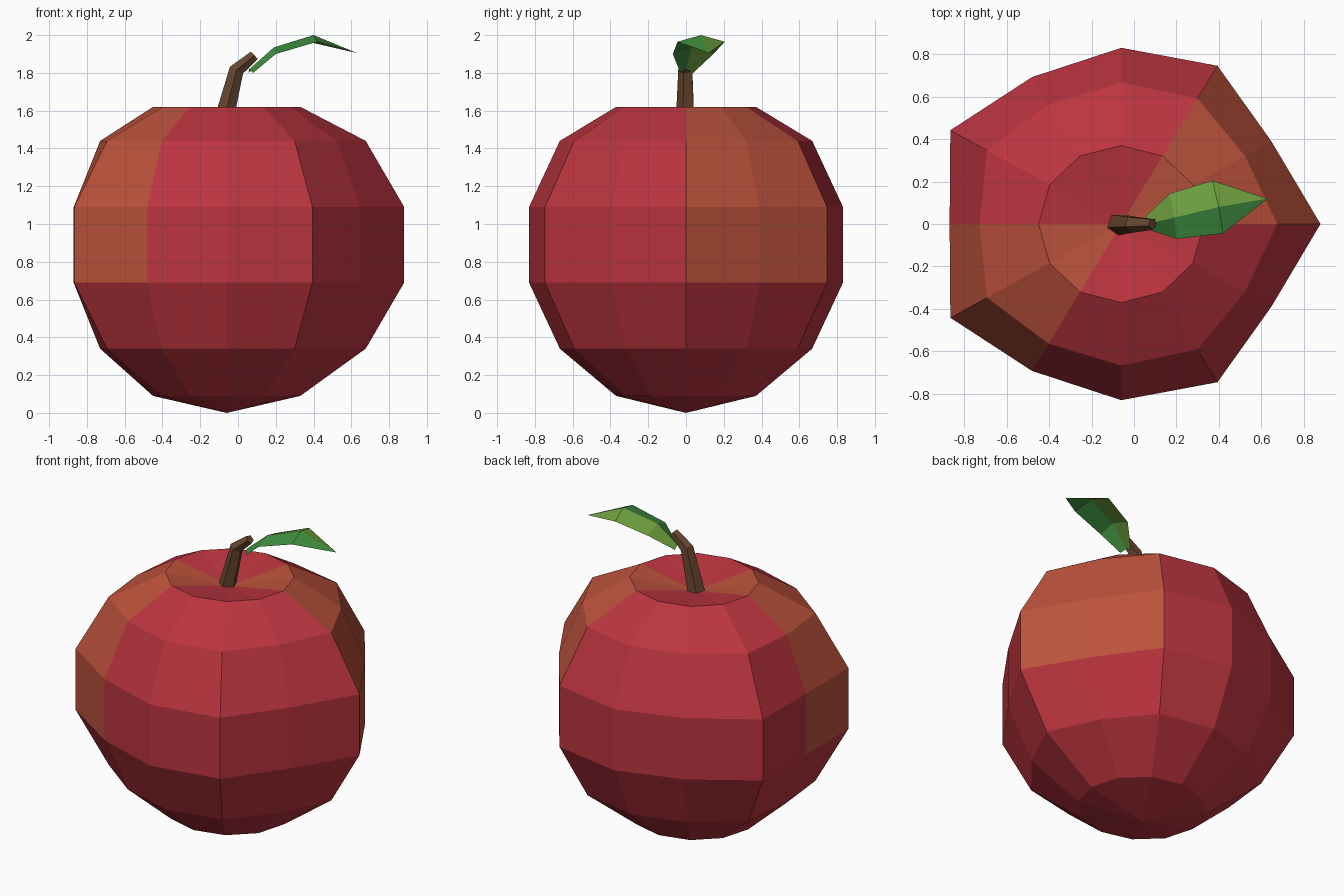
import bpy
from math import sin, cos, pi, radians
from mathutils import Vector

if "Cube" in bpy.data.objects:
    bpy.data.objects.remove(bpy.data.objects["Cube"])


def material(name, rgb):
    m = bpy.data.materials.new(name)
    m.diffuse_color = (*rgb, 1)
    m.use_nodes = True
    m.node_tree.nodes["Principled BSDF"].inputs["Base Color"].default_value = m.diffuse_color
    return m


def make_object(name, verts, faces, mats, slots=None):
    me = bpy.data.meshes.new(name)
    me.from_pydata(verts, [], faces)
    for m in mats:
        me.materials.append(m)
    for i, p in enumerate(me.polygons):
        p.material_index = slots[i] if slots else 0
    me.update()
    ob = bpy.data.objects.new(name, me)
    bpy.context.collection.objects.link(ob)
    return ob


def bridge(rings, n):
    return [(r * n + i, r * n + (i + 1) % n, (r + 1) * n + (i + 1) % n, (r + 1) * n + i)
            for r in range(rings - 1) for i in range(n)]


red = material("red_skin", (0.50, 0.035, 0.05))
blush = material("orange_skin", (0.50, 0.085, 0.045))
bark = material("bark", (0.14, 0.065, 0.03))
light_green = material("light_green", (0.16, 0.36, 0.05))
dark_green = material("dark_green", (0.05, 0.27, 0.05))

# Fruit: five-lobed rings from bottom to top (height, radius, lobe depth)
N = 12
CX = -0.06
profile = [(0.09, 0.39, 0.0), (0.34, 0.703, 0.033), (0.69, 0.875, 0.065),
           (1.09, 0.875, 0.065), (1.44, 0.703, 0.033), (1.62, 0.39, 0.0)]
verts = []
for z, r, lobe in profile:
    for i in range(N):
        a = 2 * pi * i / N
        rad = r + lobe * cos(5 * a)
        verts.append((CX + rad * cos(a), 0.95 * rad * sin(a), z))
faces = bridge(len(profile), N)
top_start = (len(profile) - 1) * N
verts += [(CX, 0, 0), (CX, 0, 1.55)]
bottom, dimple = len(verts) - 2, len(verts) - 1
faces += [(top_start + i, top_start + (i + 1) % N, dimple) for i in range(N)]
faces += [((i + 1) % N, i, bottom) for i in range(N)]

# Orange blush on two wedges of the upper bands
slots = [1 if 2 <= k // N <= 5 and k % N in (0, 1, 6, 7) else 0 for k in range(len(faces))]
make_object("fruit", verts, faces, [red, blush], slots)

# Stem: bent, tapering five-sided tube (x, z, radius, tilt)
path = [(-0.088, 1.50, 0.056, 16), (-0.008, 1.815, 0.041, 27), (0.087, 1.893, 0.028, 48)]
verts = []
for x, z, r, tilt in path:
    t = radians(tilt)
    for i in range(5):
        a = -pi / 2 + 2 * pi * i / 5
        verts.append((x + r * cos(a) * cos(t), r * sin(a), z - r * cos(a) * sin(t)))
faces = bridge(3, 5) + [(4, 3, 2, 1, 0), (10, 11, 12, 13, 14)]
make_object("stem", verts, faces, [bark])

# Leaf: rows of front edge, midrib, back edge, ending in a tip
verts = [(0.08, -0.03, 1.80), (0.06, 0.00, 1.82), (0.055, 0.038, 1.80),
         (0.20, -0.07, 1.90), (0.19, 0.03, 1.935), (0.17, 0.145, 1.90),
         (0.42, -0.045, 1.965), (0.40, 0.08, 2.00), (0.37, 0.205, 1.965),
         (0.63, 0.12, 1.905)]
faces = [(0, 3, 4, 1), (1, 4, 5, 2), (3, 6, 7, 4), (4, 7, 8, 5), (6, 9, 7), (7, 9, 8)]
make_object("leaf", verts, faces, [dark_green, light_green], [0, 1, 0, 1, 0, 1])
